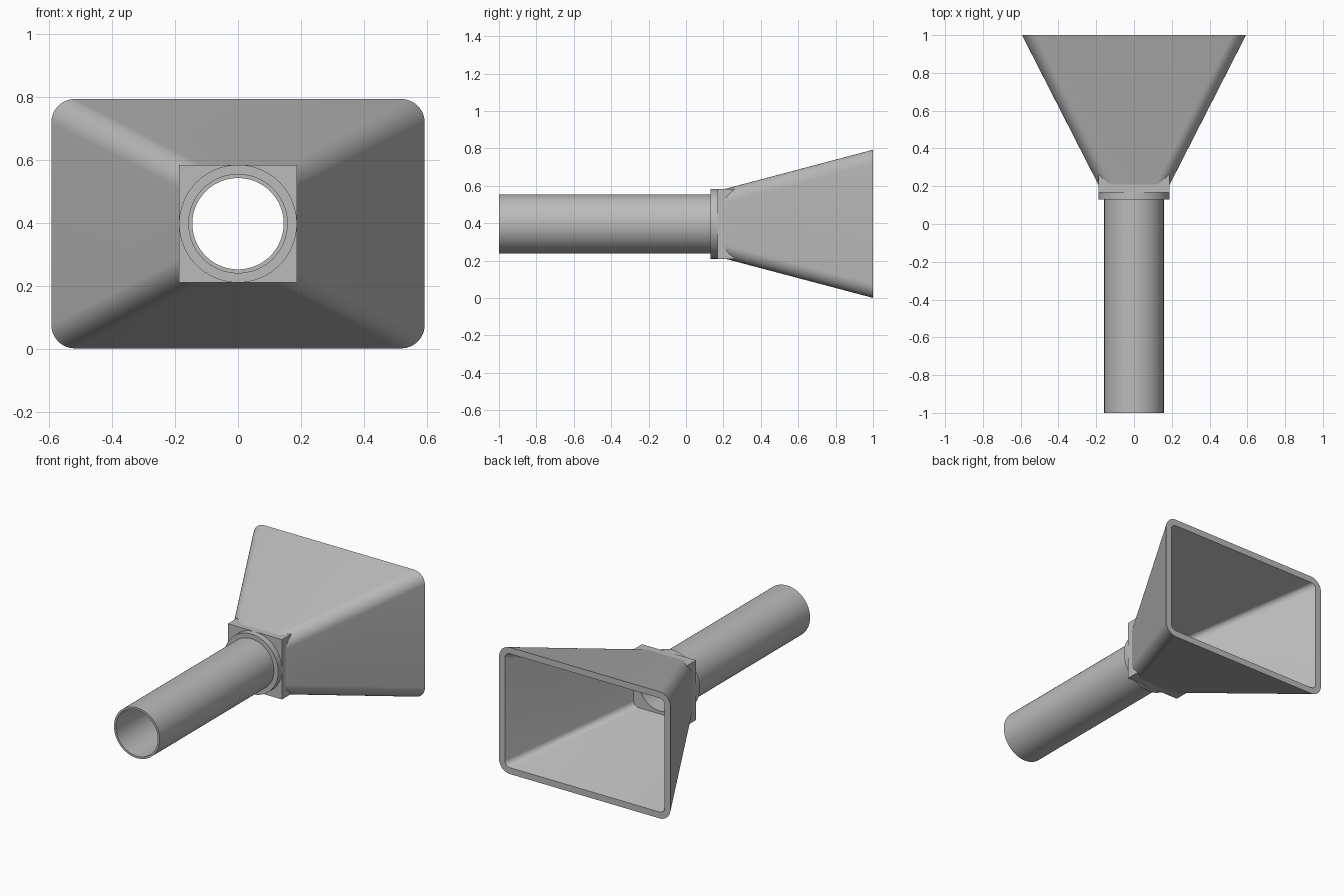
import bpy, bmesh, math

cube = bpy.data.objects.get("Cube")
if cube:
    bpy.data.objects.remove(cube, do_unlink=True)

CENTRE_Z = 0.397
BORE = 0.145
SIDES = 96

grey = bpy.data.materials.new("plain grey")
grey.use_nodes = True
colour = (0.5, 0.5, 0.5, 1)
grey.diffuse_color = colour
grey.node_tree.nodes["Principled BSDF"].inputs["Base Color"].default_value = colour


def circle(y, radius):
    angles = [math.tau * i / SIDES for i in range(SIDES)]
    return [(radius * math.cos(a), y, radius * math.sin(a)) for a in angles]


def square(y, half):
    """Square with one point per circle point, so it can be lofted to a bore."""
    points = []
    for x, _, z in circle(y, 1):
        k = half / max(abs(x), abs(z))
        points.append((x * k, y, z * k))
    return points


def rounded_rect(y, half_w, half_h, radius, steps=12):
    points = []
    for quarter, (sx, sz) in enumerate([(1, 1), (-1, 1), (-1, -1), (1, -1)]):
        for i in range(steps + 1):
            a = (quarter + i / steps) * math.pi / 2
            points.append((sx * (half_w - radius) + radius * math.cos(a), y,
                           sz * (half_h - radius) + radius * math.sin(a)))
    return points


def loft(name, rings):
    """Join rings in a closed loop: outside, end, inside, other end."""
    bm = bmesh.new()
    loops = [[bm.verts.new(p) for p in ring] for ring in rings]
    for a, b in zip(loops, loops[1:] + loops[:1]):
        for i in range(len(a)):
            j = (i + 1) % len(a)
            bm.faces.new((a[i], a[j], b[j], b[i]))
    bmesh.ops.recalc_face_normals(bm, faces=bm.faces)
    mesh = bpy.data.meshes.new(name)
    bm.to_mesh(mesh)
    bm.free()
    mesh.materials.append(grey)
    obj = bpy.data.objects.new(name, mesh)
    obj.location.z = CENTRE_Z
    bpy.context.collection.objects.link(obj)
    bpy.ops.object.select_all(action="DESELECT")
    obj.select_set(True)
    bpy.context.view_layer.objects.active = obj
    bpy.ops.object.shade_smooth_by_angle(angle=math.radians(30))
    return obj


def sleeve(name, outline, size, front, back):
    """Straight part with a round bore."""
    loft(name, [outline(front, size), outline(back, size),
                circle(back, BORE), circle(front, BORE)])


# Long pipe, round collar and square mounting block
sleeve("pipe", circle, 0.158, -1.0, 0.14)
sleeve("collar", circle, 0.187, 0.13, 0.168)
sleeve("mounting_block", square, 0.187, 0.168, 0.26)

# Flared hollow horn with rounded corners
loft("horn", [
    rounded_rect(0.195, 0.182, 0.183, 0.075),
    rounded_rect(1.0, 0.593, 0.396, 0.075),
    rounded_rect(1.0, 0.553, 0.356, 0.035),
    rounded_rect(0.195, 0.147, 0.147, 0.035),
])
